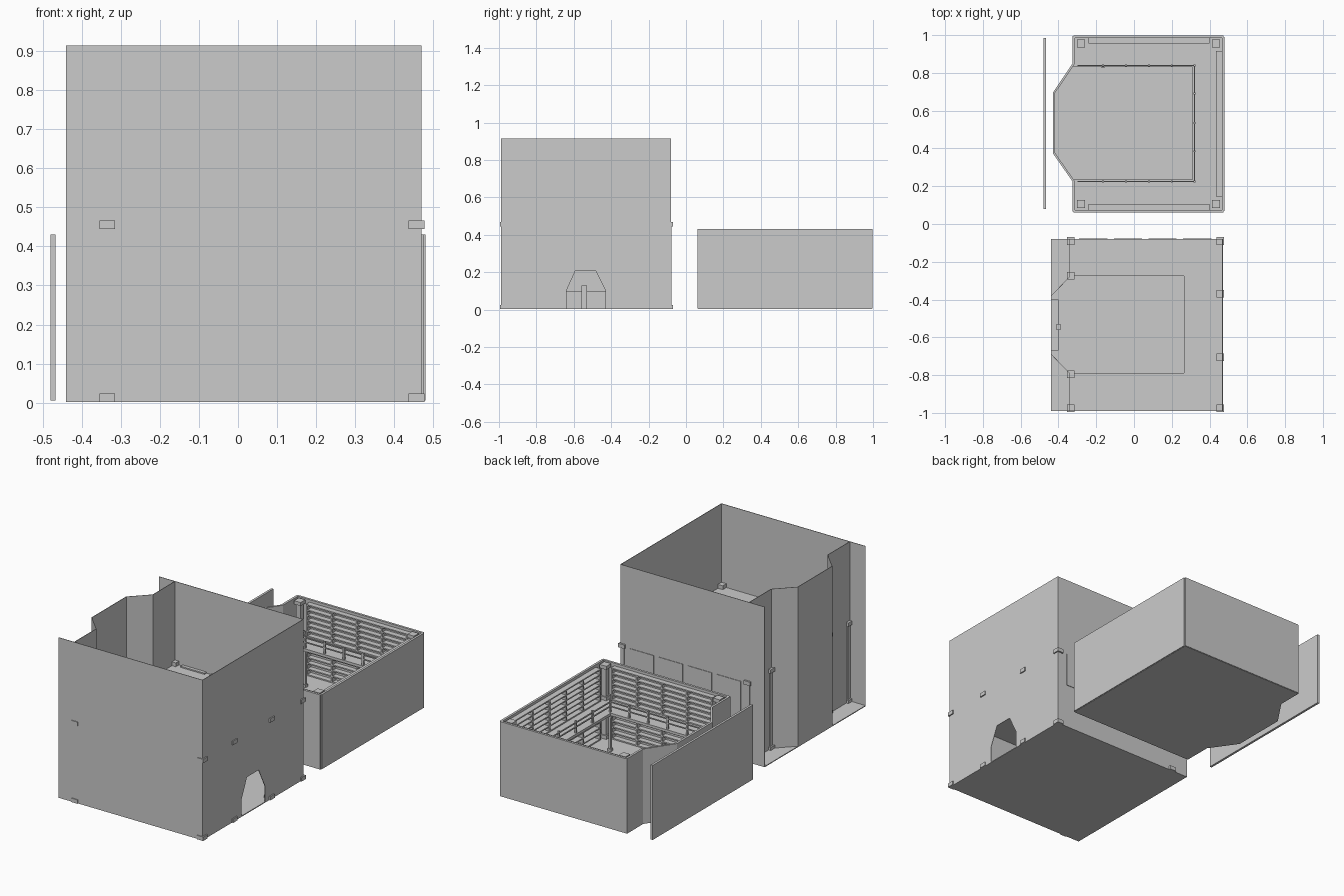
import bpy, bmesh
from mathutils import Vector

if "Cube" in bpy.data.objects:
    bpy.data.objects.remove(bpy.data.objects["Cube"])


def new_object(name, bm):
    bmesh.ops.recalc_face_normals(bm, faces=bm.faces)
    me = bpy.data.meshes.new(name)
    bm.to_mesh(me)
    bm.free()
    ob = bpy.data.objects.new(name, me)
    bpy.context.collection.objects.link(ob)
    return ob


def boxes(name, items):
    """One object from several (x0, x1, y0, y1, z0, z1) boxes."""
    bm = bmesh.new()
    for x0, x1, y0, y1, z0, z1 in items:
        vs = bmesh.ops.create_cube(bm, size=1)["verts"]
        for v in vs:
            v.co = Vector(((x0 + x1) / 2 + v.co.x * (x1 - x0),
                           (y0 + y1) / 2 + v.co.y * (y1 - y0),
                           (z0 + z1) / 2 + v.co.z * (z1 - z0)))
    return new_object(name, bm)


def prism(name, pts, axis, lo, hi):
    """Extrude a 2D outline along x (outline is y,z) or z (outline is x,y)."""
    bm = bmesh.new()
    put = (lambda a, b: (lo, a, b)) if axis == "x" else (lambda a, b: (a, b, lo))
    f = bm.faces.new([bm.verts.new(put(a, b)) for a, b in pts])
    ext = bmesh.ops.extrude_face_region(bm, geom=[f])["geom"]
    d = Vector((hi - lo, 0, 0)) if axis == "x" else Vector((0, 0, hi - lo))
    bmesh.ops.translate(bm, vec=d, verts=[g for g in ext if isinstance(g, bmesh.types.BMVert)])
    return new_object(name, bm)


def folded_wall(name, path, t, z0, z1):
    """Wall along a plan path, thickened towards +x."""
    return prism(name, path + [(x + t, y) for x, y in reversed(path)], "z", z0, z1)


def column(name, x, y, z0, z1, foot, shaft, fh):
    def b(r, a, c):
        return (x - r, x + r, y - r, y + r, a, c)
    return boxes(name, [b(foot, z0, z0 + fh), b(shaft, z0 + fh, z1 - fh), b(foot, z1 - fh, z1)])


def ring(name, x0, x1, y0, y1, hx, hy0, hy1, z0, z1):
    """Gallery floor open towards the bay."""
    return prism(name, [(x0, y0), (x1, y0), (x1, y1), (x0, y1), (x0, hy1),
                        (hx, hy1), (hx, hy0), (x0, hy0)], "z", z0, z1)


# ---------- tall hall ----------
H = 0.915
boxes("hall_floor", [(-.44, .47, -.99, -.08, .002, .007)])
boxes("hall_front_wall", [(-.44, .47, -.99, -.987, .005, H)])
boxes("hall_back_wall", [(-.44, .47, -.083, -.08, .005, H)])
prism("hall_door_wall", [(-.99, .005), (-.64, .005), (-.64, .1), (-.59, .21), (-.485, .21),
                         (-.43, .1), (-.43, .005), (-.08, .005), (-.08, H), (-.99, H)],
      "x", .467, .47)
folded_wall("hall_bay_wall", [(-.342, -.08), (-.342, -.28), (-.44, -.38), (-.44, -.69),
                              (-.342, -.79), (-.342, -.99)], .003, .005, H)
ring("hall_gallery", -.34, .468, -.988, -.082, .265, -.79, -.275, .435, .445)
for x, ys in ((-.335, (-.09, -.275, -.795, -.975)), (.457, (-.09, -.37, -.705, -.975))):
    for y in ys:
        column("hall_column", x, y, .002, .467, .02, .012, .022)
# back panels under the gallery, sill in the bay
boxes("hall_back_panels", [(-.29 + i * .183, -.14 + i * .183, -.102, -.077, .26, .452)
                           for i in range(4)])
boxes("hall_bay_sill", [(-.437, -.40, -.67, -.40, .005, .1), (-.41, -.39, -.56, -.53, .005, .13)])

# ---------- low gallery room ----------
T = .43
bay = [(-.325, .065), (-.325, .225), (-.43, .375), (-.43, .695), (-.325, .85), (-.325, .995)]
prism("room_floor", bay + [(.475, .995), (.475, .065)], "z", .003, .01)
boxes("room_side_walls", [(-.32, .475, .062, .075, .005, T), (-.32, .475, .985, .998, .005, T)])
boxes("room_end_wall", [(.467, .48, .07, .99, .005, T)])
folded_wall("room_bay_wall", bay, .013, .005, T)
boxes("outer_bay_panel", [(-.48, -.467, .08, .985, .005, T)])
ring("room_gallery", -.32, .47, .07, .99, .31, .235, .83, .215, .23)


# bookcases: shelves and uprights along three walls on both levels
def shelves(name, a0, a1, w0, w1, z0, z1, along_x, bays):
    items = []

    def add(p0, p1, za, zb):
        items.append((p0, p1, w0, w1, za, zb) if along_x else (w0, w1, p0, p1, za, zb))
    n = 6
    for i in range(n + 1):
        z = z0 + (z1 - z0 - .007) * i / n
        add(a0, a1, z, z + .007)
    for i in range(bays + 1):
        p = a0 + (a1 - a0 - .01) * i / bays
        add(p, p + .01, z0, z1)
    return boxes(name, items)


for z0, z1 in ((.01, .213), (.23, .415)):
    shelves("front_bookcase", -.24, .40, .075, .105, z0, z1, True, 4)
    shelves("back_bookcase", -.24, .40, .955, .985, z0, z1, True, 4)
    shelves("end_bookcase", .145, .915, .435, .467, z0, z1, False, 5)
    for x in (-.28, .435):
        for y in (.105, .955):
            column("corner_column", x, y, z0, z1 + .012, .021, .014, .02)

# gallery railing with posts
xs = [-.165, -.042, .08, .20, .32]
ys = [.225, .385, .535, .69, .84]
spots = [(x, y) for x in xs for y in (ys[0], ys[-1])] + [(.32, y) for y in ys[1:-1]]
boxes("railing_posts", [(x - .005, x + .005, y - .005, y + .005, .23, .30) for x, y in spots])
rails = []
for z in (.26, .285):
    rails += [(-.30, .32, y - .003, y + .003, z, z + .006) for y in (.225, .84)]
    rails.append((.317, .323, .225, .84, z, z + .006))
boxes("railing_bars", rails)
for x in (-.165, .32):
    for y in (.225, .84):
        column("gallery_support", x, y, .01, .215, .011, .007, .015)
